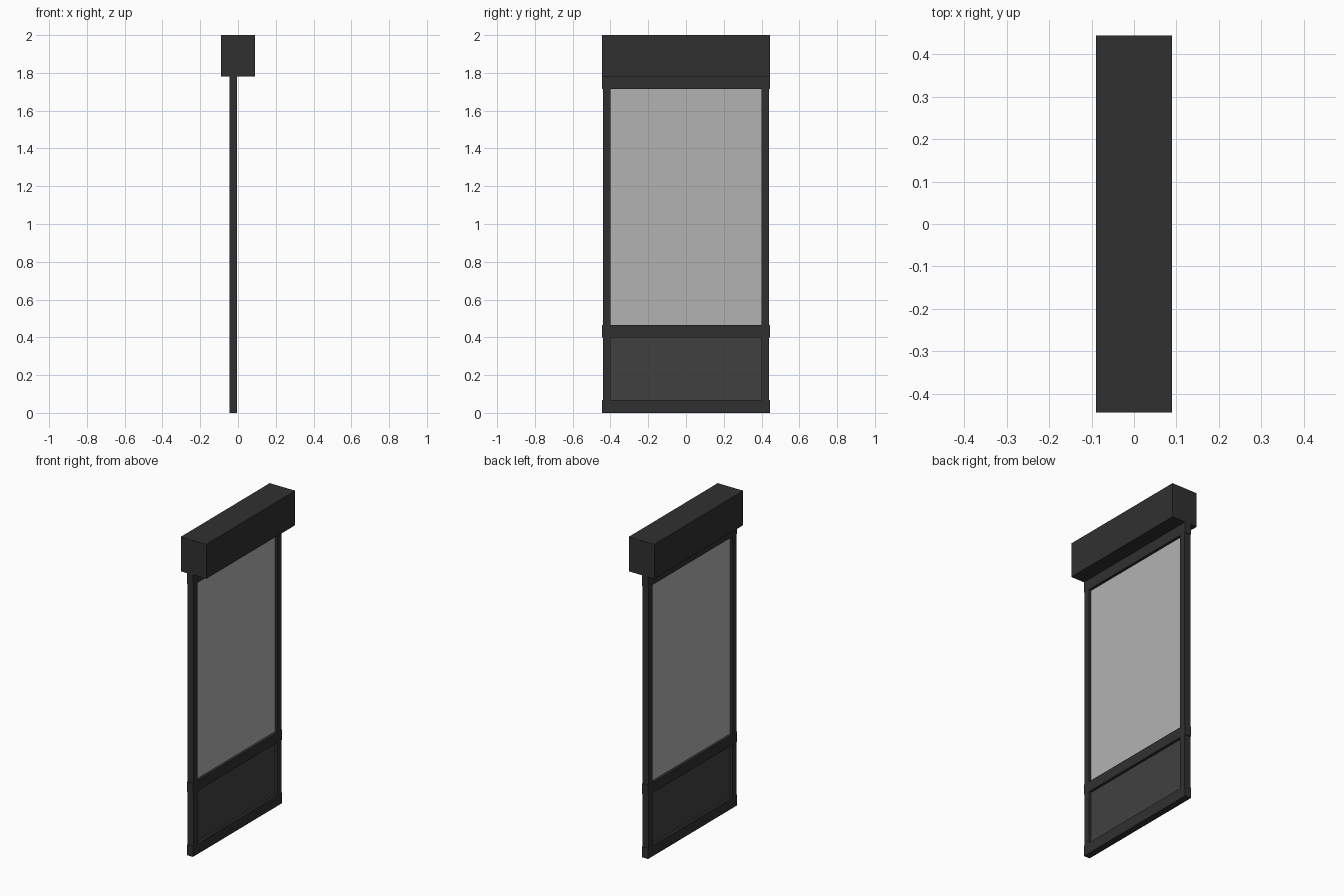
import bpy, bmesh

if "Cube" in bpy.data.objects:
    bpy.data.objects.remove(bpy.data.objects["Cube"])


def material(name, v):
    m = bpy.data.materials.new(name)
    m.diffuse_color = (v, v, v, 1)
    m.use_nodes = True
    m.node_tree.nodes["Principled BSDF"].inputs["Base Color"].default_value = m.diffuse_color
    return m


def box(name, x, y, z, mat):
    """Box from (min, max) ranges on each axis."""
    bm = bmesh.new()
    bmesh.ops.create_cube(bm, size=1)
    for v in bm.verts:
        v.co = [r[0] if c < 0 else r[1] for c, r in zip(v.co, (x, y, z))]
    mesh = bpy.data.meshes.new(name)
    bm.to_mesh(mesh)
    bm.free()
    mesh.materials.append(mat)
    ob = bpy.data.objects.new(name, mesh)
    bpy.context.collection.objects.link(ob)
    return ob


dark = material("dark_metal", 0.030)
panel = material("panel_grey", 0.051)
pane = material("pane_grey", 0.45)

W = 0.444             # half width
INNER = 0.40          # half width of the openings
FRAME = (-0.046, -0.004)
SHEET = (-0.029, -0.021)

# Header housing on top
box("header_housing", (-0.089, 0.089), (-W, W), (1.782, 2.0), dark)

# Horizontal rails, a hair wider than the posts
rails = {"bottom_rail": (0, 0.067), "middle_rail": (0.40, 0.465), "top_rail": (1.715, 1.782)}
for name, z in rails.items():
    box(name, FRAME, (-W, W), z, dark)

# Side posts between the rails
for side, s in (("left", -1), ("right", 1)):
    y = sorted((s * INNER, s * (W - 0.004)))
    box(side + "_lower_post", FRAME, y, (0.067, 0.40), dark)
    box(side + "_upper_post", FRAME, y, (0.465, 1.715), dark)

# Recessed infills
box("lower_panel", SHEET, (-INNER, INNER), (0.067, 0.40), panel)
box("window_pane", SHEET, (-INNER, INNER), (0.465, 1.715), pane)
